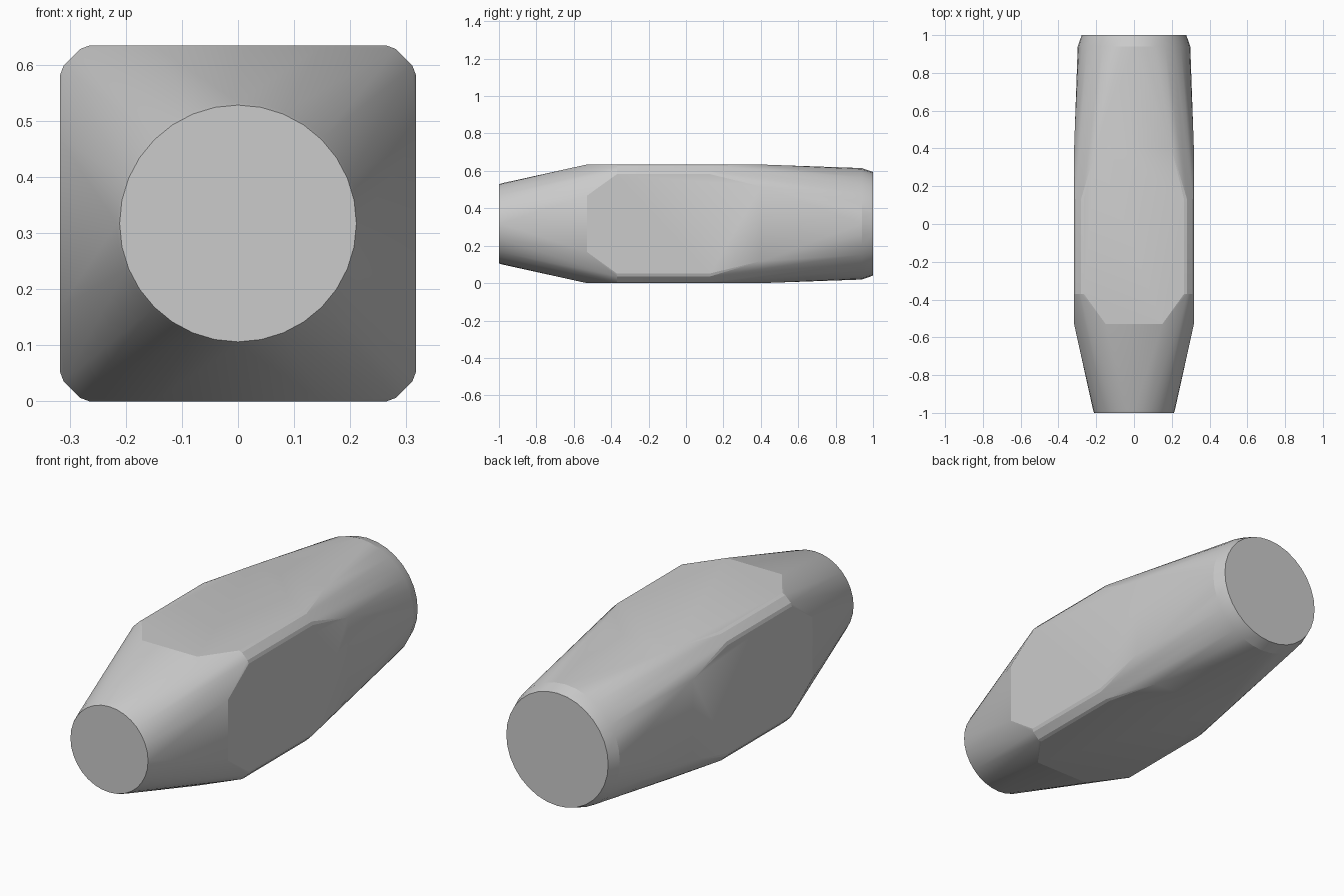
import bpy, bmesh, math

if "Cube" in bpy.data.objects:
    bpy.data.objects.remove(bpy.data.objects["Cube"])

CZ = 0.317  # height of the long axis


def ring(y, r, n=32):
    """Round section across the y axis."""
    return [(r * math.cos(2 * math.pi * i / n), y, CZ + r * math.sin(2 * math.pi * i / n))
            for i in range(n)]


def eightfold(a, y, b):
    """Point repeated over the eight symmetric places of a square section."""
    return [(sx * u, y, CZ + sz * v)
            for u, v in ((a, b), (b, a)) for sx in (1, -1) for sz in (1, -1)]


points = []
# round ends with a small edge bevel
points += ring(-1.0, 0.211) + ring(-0.988, 0.216)
points += ring(0.94, 0.298) + ring(1.0, 0.277)
# flat sides of the square middle, narrowing towards both ends
points += eightfold(0.15, -0.53, 0.317)
points += eightfold(0.20, 0.40, 0.317)
# chamfered corners of the square middle
for y in (-0.37, 0.13):
    points += eightfold(0.265, y, 0.317)
    points += eightfold(0.281, y, 0.311)

# body skin stretched over the sections
bm = bmesh.new()
for p in points:
    bm.verts.new(p)
res = bmesh.ops.convex_hull(bm, input=bm.verts[:])
bmesh.ops.delete(bm, geom=[v for v in bm.verts if not v.link_faces], context='VERTS')
bmesh.ops.dissolve_limit(bm, angle_limit=math.radians(0.5),
                         verts=bm.verts[:], edges=bm.edges[:])
bmesh.ops.recalc_face_normals(bm, faces=bm.faces[:])

mesh = bpy.data.meshes.new("body")
bm.to_mesh(mesh)
bm.free()
body = bpy.data.objects.new("body", mesh)
bpy.context.collection.objects.link(body)
bpy.context.view_layer.objects.active = body
body.select_set(True)
bpy.ops.object.shade_smooth_by_angle(angle=math.radians(12))
